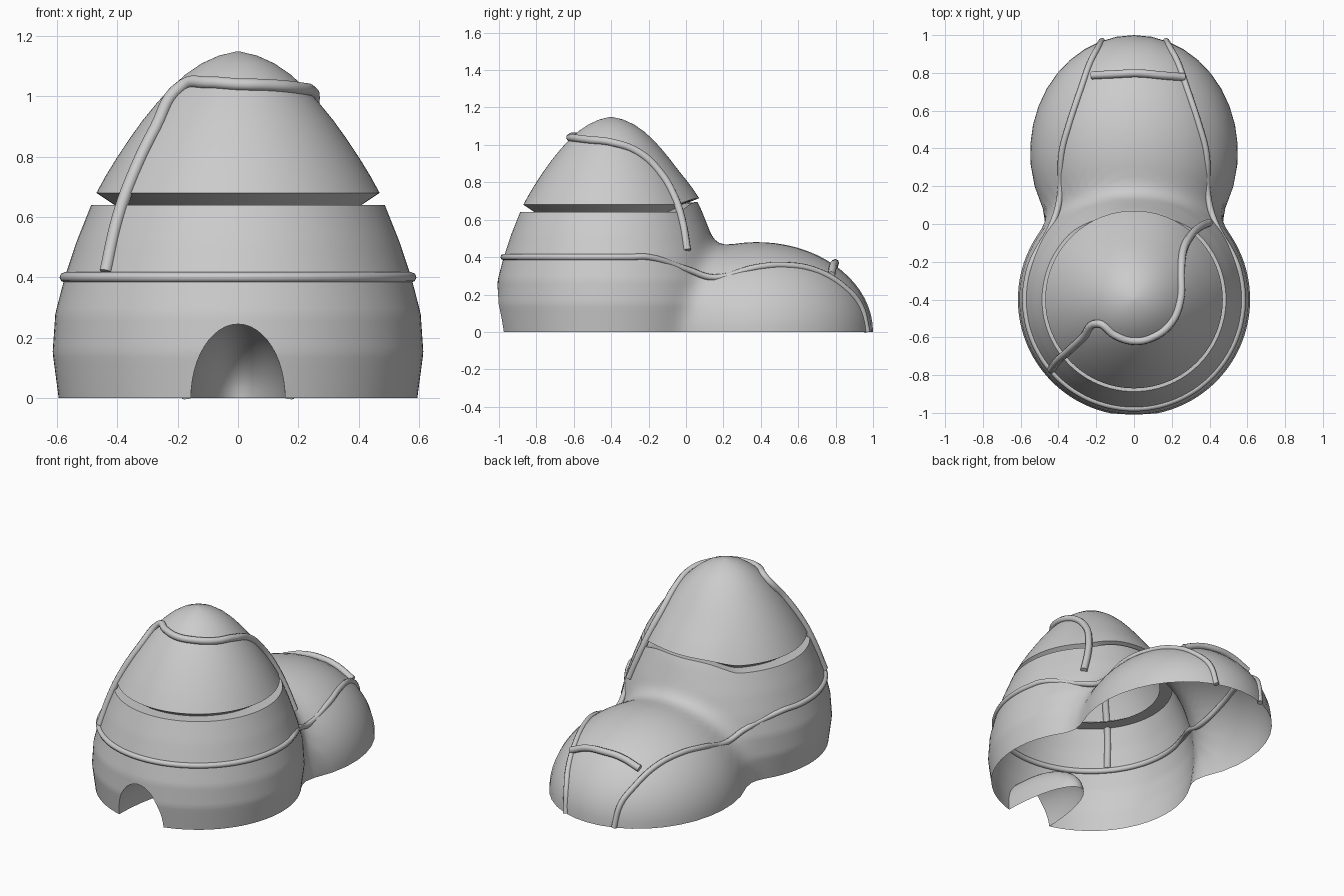
import bpy, bmesh
from math import sin, cos, atan2, pi, sqrt, radians
from mathutils import Vector

if "Cube" in bpy.data.objects:
    bpy.data.objects.remove(bpy.data.objects["Cube"])

AXIS = Vector((0, -0.4, 0))          # dome axis, also the projection centre
N = 96
PROFILE = [(0, .595), (.15, .615), (.28, .606), (.4, .575), (.52, .535), (.64, .487),
           (.68, .47), (.8, .40), (.9, .33), (1.0, .25), (1.07, .18), (1.12, .10), (1.15, 0)]


def dome_radius(z):
    for (z0, r0), (z1, r1) in zip(PROFILE, PROFILE[1:]):
        if z <= z1:
            return r0 + (r1 - r0) * (z - z0) / (z1 - z0)
    return 1.15 - z


def field(p):
    """Smooth union of the dome and the rounded rear lobe."""
    a = sqrt(p.x ** 2 + (p.y + .4) ** 2) - dome_radius(max(p.z, 0))
    b = (sqrt((p.x / .55) ** 2 + ((p.y - .38) / .62) ** 2 + (p.z / .48) ** 2) - 1) * .5
    k = .1
    h = max(k - abs(a - b), 0) / k
    # fade the blend out high on the cap
    return min(a, b) - h * h * k / 4


def reach(d):
    """Surface point seen from the dome centre in direction d."""
    d = d.normalized()
    lo, hi = 0, 2
    for _ in range(24):
        m = (lo + hi) / 2
        if field(AXIS + d * m) < 0:
            lo = m
        else:
            hi = m
    return AXIS + d * lo


def lift(a):
    t = max(0, sin(a) - .7) / .3
    return t * t * (3 - 2 * t)


def skin(name, rows, close_low=False, close_high=False):
    bm = bmesh.new()
    rings = [[bm.verts.new(p) for p in row] for row in rows]
    for r0, r1 in zip(rings, rings[1:]):
        for i in range(N):
            j = (i + 1) % N
            bm.faces.new((r0[i], r0[j], r1[j], r1[i]))
    if close_low:
        bm.faces.new(rings[0][::-1])
    if close_high:
        bm.faces.new(rings[-1])
    me = bpy.data.meshes.new(name)
    bm.to_mesh(me)
    bm.free()
    ob = bpy.data.objects.new(name, me)
    bpy.context.collection.objects.link(ob)
    return ob


def smooth(ob, angle=40):
    bpy.ops.object.select_all(action='DESELECT')
    ob.select_set(True)
    bpy.context.view_layer.objects.active = ob
    bpy.ops.object.shade_smooth_by_angle(angle=radians(angle))


def polar(r, a, z):
    return Vector((r * cos(a), -.4 + r * sin(a), z))


angles = [2 * pi * i / N for i in range(N)]

# Lower body: dome and lobe in one skin, with a ledge under the cap
rows = []
STEPS = 30
for s in range(STEPS + 1):
    row = []
    for a in angles:
        e = atan2(.64 + .06 * lift(a), .487 - .022 * lift(a)) * s / STEPS
        row.append(reach(Vector((cos(a) * cos(e), sin(a) * cos(e), sin(e)))))
    rows.append(row)
rows.append([polar(.41, a, .64 + .05 * lift(a)) for a in angles])
body = skin("shelter_body", rows, True, True)

# Doorway hollow, rounded at its inner end
bpy.ops.mesh.primitive_uv_sphere_add(segments=40, ring_count=24, radius=1, location=(0, -1, -.004))
cutter = bpy.context.object
cutter.name = "doorway_cutter"
cutter.scale = (.157, .5, .249)
cutter.hide_render = True
mod = body.modifiers.new("doorway", 'BOOLEAN')
mod.operation, mod.solver, mod.object = 'DIFFERENCE', 'EXACT', cutter
bpy.context.view_layer.objects.active = body
bpy.ops.object.modifier_apply(modifier=mod.name)
bpy.data.objects.remove(cutter)

# Leave the shell open below and under the cap
bm = bmesh.new()
bm.from_mesh(body.data)
dead = [f for f in bm.faces
        if all(v.co.z < 1e-4 for v in f.verts)
        or all(v.co.z > .6 and Vector((v.co.x, v.co.y + .4)).length < .42 for v in f.verts)]
bmesh.ops.delete(bm, geom=dead, context='FACES')
bm.to_mesh(body.data)
bm.free()
smooth(body)

# Cap: domed lid with an undercut rim
cap_rows = [[polar(.41, a, .64 + .05 * lift(a)) for a in angles]]
for z, r in [(.68, .47), (.74, .437), (.8, .40), (.86, .36), (.92, .317), (.98, .268), (1.03, .222),
             (1.075, .172), (1.11, .12), (1.135, .065), (1.15, .004)]:
    w = max(0, 1 - (z - .68) / .2)
    cap_rows.append([polar(r, a, z + .035 * lift(a) * w) for a in angles])
smooth(skin("cap", cap_rows, close_high=True), 50)


# Seams: tubes laid over the surface
def seam(name, pts, radius, scale=1.0, cyclic=False):
    cu = bpy.data.curves.new(name, 'CURVE')
    cu.dimensions = '3D'
    cu.bevel_depth = radius
    cu.bevel_resolution = 2
    cu.resolution_u = 6
    cu.use_fill_caps = True
    sp = cu.splines.new('BEZIER')
    sp.bezier_points.add(len(pts) - 1)
    for b, p in zip(sp.bezier_points, pts):
        q = reach(Vector(p) - AXIS)
        b.co = AXIS + (q - AXIS) * scale
        b.handle_left_type = b.handle_right_type = 'AUTO'
    ob = bpy.data.objects.new(name, cu)
    bpy.context.collection.objects.link(ob)


# Long seam: around the dome front, then along both sides of the lobe to the ground
side = [(.17, .97, .0), (.19, .93, .14), (.23, .86, .23), (.28, .7, .32), (.33, .5, .345),
        (.355, .32, .32), (.39, .15, .29), (.45, .03, .35)]
front = [polar(.575, radians(a), .4) for a in range(20, -201, -10)]
seam("long_seam", side + front + [(-x, y, z) for x, y, z in reversed(side)], .017)

# Cap seam: up the left front, across the brow, down the right rear
seam("cap_seam", [(-.45, -.78, .43), (-.40, -.72, .6), (-.355, -.68, .74), (-.28, -.61, .91),
                  (-.19, -.53, 1.06), (-.1, -.59, 1.05), (0, -.62, 1.04), (.1, -.6, 1.04),
                  (.2, -.52, 1.03), (.25, -.4, 1.03), (.255, -.25, .98), (.27, -.13, .88),
                  (.31, -.05, .74), (.35, -.01, .62), (.39, 0, .43)], .021, 1.008)

# Toe strap across the end of the lobe
seam("lobe_strap", [(-.23, .82, .33), (-.1, .82, .37), (.02, .82, .375), (.15, .81, .36),
                    (.27, .8, .31)], .021, 1.012)
